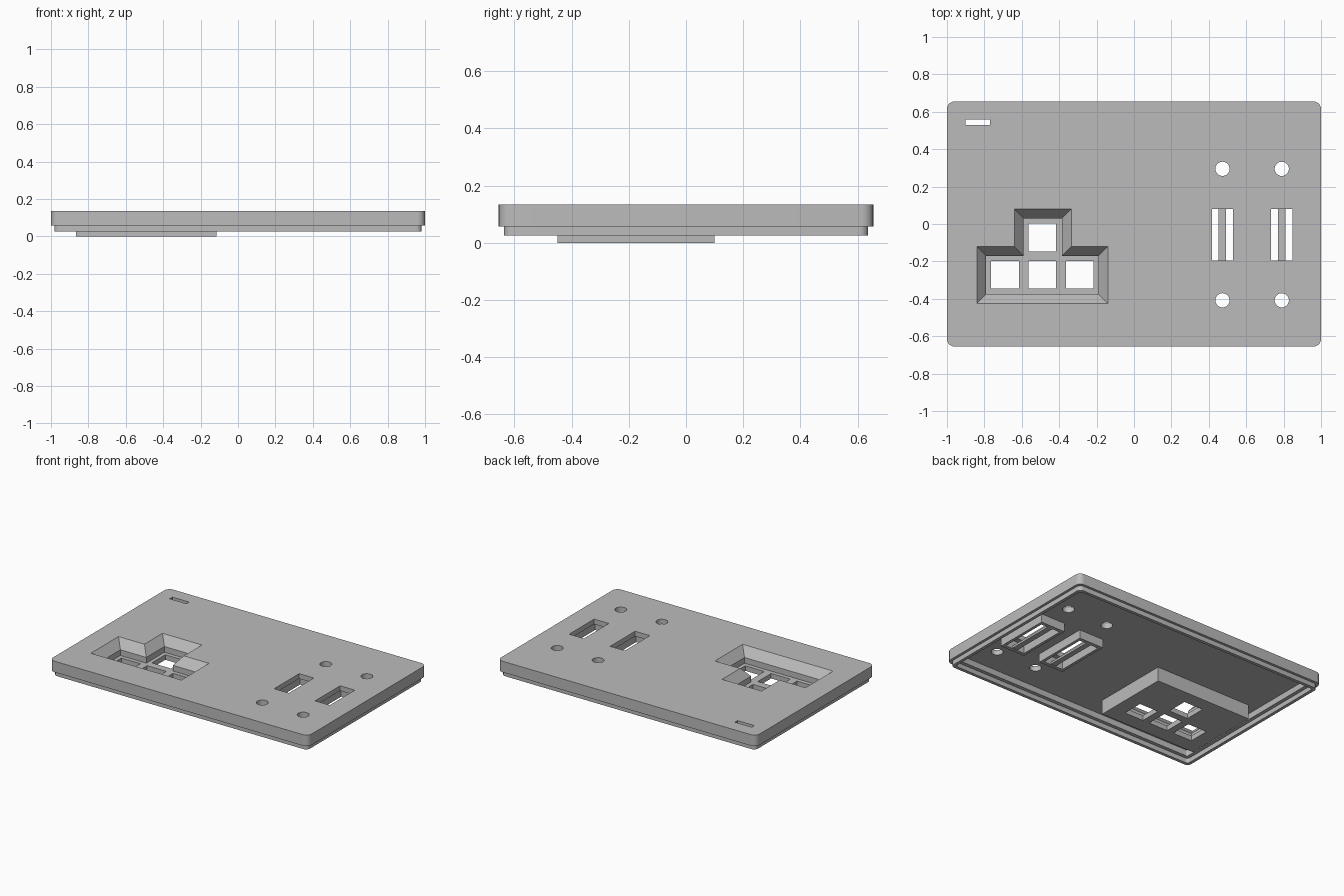
import bpy, bmesh, math

if "Cube" in bpy.data.objects:
    bpy.data.objects.remove(bpy.data.objects["Cube"], do_unlink=True)

grey = bpy.data.materials.new("plain grey")
grey.use_nodes = True
grey.diffuse_color = (0.5, 0.5, 0.5, 1)
grey.node_tree.nodes["Principled BSDF"].inputs["Base Color"].default_value = (0.5, 0.5, 0.5, 1)


def loft(name, rings):
    """Closed solid through rings of (outline, z), from bottom to top."""
    bm = bmesh.new()
    loops = [[bm.verts.new((x, y, z)) for x, y in outline] for outline, z in rings]
    bm.faces.new(loops[0][::-1])
    bm.faces.new(loops[-1])
    for low, high in zip(loops, loops[1:]):
        for i in range(len(low)):
            j = (i + 1) % len(low)
            bm.faces.new((low[i], low[j], high[j], high[i]))
    bmesh.ops.recalc_face_normals(bm, faces=bm.faces)
    mesh = bpy.data.meshes.new(name)
    bm.to_mesh(mesh)
    bm.free()
    mesh.materials.append(grey)
    ob = bpy.data.objects.new(name, mesh)
    bpy.context.collection.objects.link(ob)
    return ob


def prism(name, outline, z0, z1):
    return loft(name, [(outline, z0), (outline, z1)])


def rect(x0, x1, y0, y1):
    return [(x0, y0), (x1, y0), (x1, y1), (x0, y1)]


def centred(cx, cy, w, d):
    return rect(cx - w / 2, cx + w / 2, cy - d / 2, cy + d / 2)


def rounded(inset, radius, steps=6):
    """Rounded outline of the case, moved inwards."""
    w, d = 1 - inset - radius, 0.655 - inset - radius
    points = []
    for quarter, (sx, sy) in enumerate([(1, 1), (-1, 1), (-1, -1), (1, -1)]):
        for s in range(steps + 1):
            a = math.pi / 2 * (quarter + s / steps)
            points.append((sx * w + radius * math.cos(a), sy * d + radius * math.sin(a)))
    return points


def circle(cx, cy, r, n=32):
    return [(cx + r * math.cos(math.tau * i / n), cy + r * math.sin(math.tau * i / n))
            for i in range(n)]


def key_outline(o):
    """Upside-down T round the four keys, grown by o."""
    return [(-0.84 - o, -0.425 - o), (-0.14 + o, -0.425 - o), (-0.14 + o, -0.12 + o),
            (-0.335 + o, -0.12 + o), (-0.335 + o, 0.08 + o), (-0.64 - o, 0.08 + o),
            (-0.64 - o, -0.12 + o), (-0.84 - o, -0.12 + o)]


def combine(target, tool, operation):
    mod = target.modifiers.new(operation, "BOOLEAN")
    mod.operation = operation
    mod.solver = "EXACT"
    mod.object = tool
    bpy.context.view_layer.objects.active = target
    bpy.ops.object.modifier_apply(modifier=mod.name)
    bpy.data.objects.remove(tool, do_unlink=True)


# Case shell with a stepped lip under it
case = prism("case_top", rounded(0, 0.04), 0.058, 0.135)
combine(case, prism("lip", rounded(0.018, 0.03), 0.025, 0.07), "UNION")
combine(case, prism("lip_space", rounded(0.04, 0.02), -0.1, 0.058), "DIFFERENCE")
combine(case, prism("cavity", rounded(0.065, 0.01), -0.1, 0.1), "DIFFERENCE")

# Key housing under the case, sloped pocket and four key holes
combine(case, prism("key_housing", rect(-0.865, -0.115, -0.45, 0.1), 0, 0.115), "UNION")
combine(case, loft("key_pocket", [(key_outline(-0.05), 0.035), (key_outline(-0.05), 0.075),
                                  (key_outline(0.01), 0.147)]), "DIFFERENCE")
for x, y in [(-0.69, -0.272), (-0.49, -0.272), (-0.29, -0.272), (-0.49, -0.072)]:
    combine(case, prism("key_hole", centred(x, y, 0.148, 0.148), -0.1, 0.2), "DIFFERENCE")

# Slider frames, slots and screw holes
for x in (0.473, 0.79):
    combine(case, prism("slider_frame", centred(x, -0.057, 0.19, 0.4), 0.04, 0.115), "UNION")
    combine(case, prism("frame_space", centred(x, -0.057, 0.15, 0.35), -0.1, 0.1), "DIFFERENCE")
    combine(case, prism("slider_slot", centred(x, -0.057, 0.114, 0.276), 0.05, 0.2), "DIFFERENCE")
    combine(case, prism("slider_bar", centred(x, -0.057, 0.04, 0.37), 0.043, 0.058), "UNION")
    for y in (0.295, -0.408):
        combine(case, prism("screw_hole", circle(x, y, 0.038), -0.1, 0.2), "DIFFERENCE")

# Small slot in the back corner
combine(case, prism("corner_slot", rect(-0.9, -0.77, 0.53, 0.56), -0.1, 0.2), "DIFFERENCE")

bpy.ops.object.select_all(action="DESELECT")
case.select_set(True)
bpy.context.view_layer.objects.active = case
bpy.ops.object.shade_smooth_by_angle(angle=math.radians(30))
